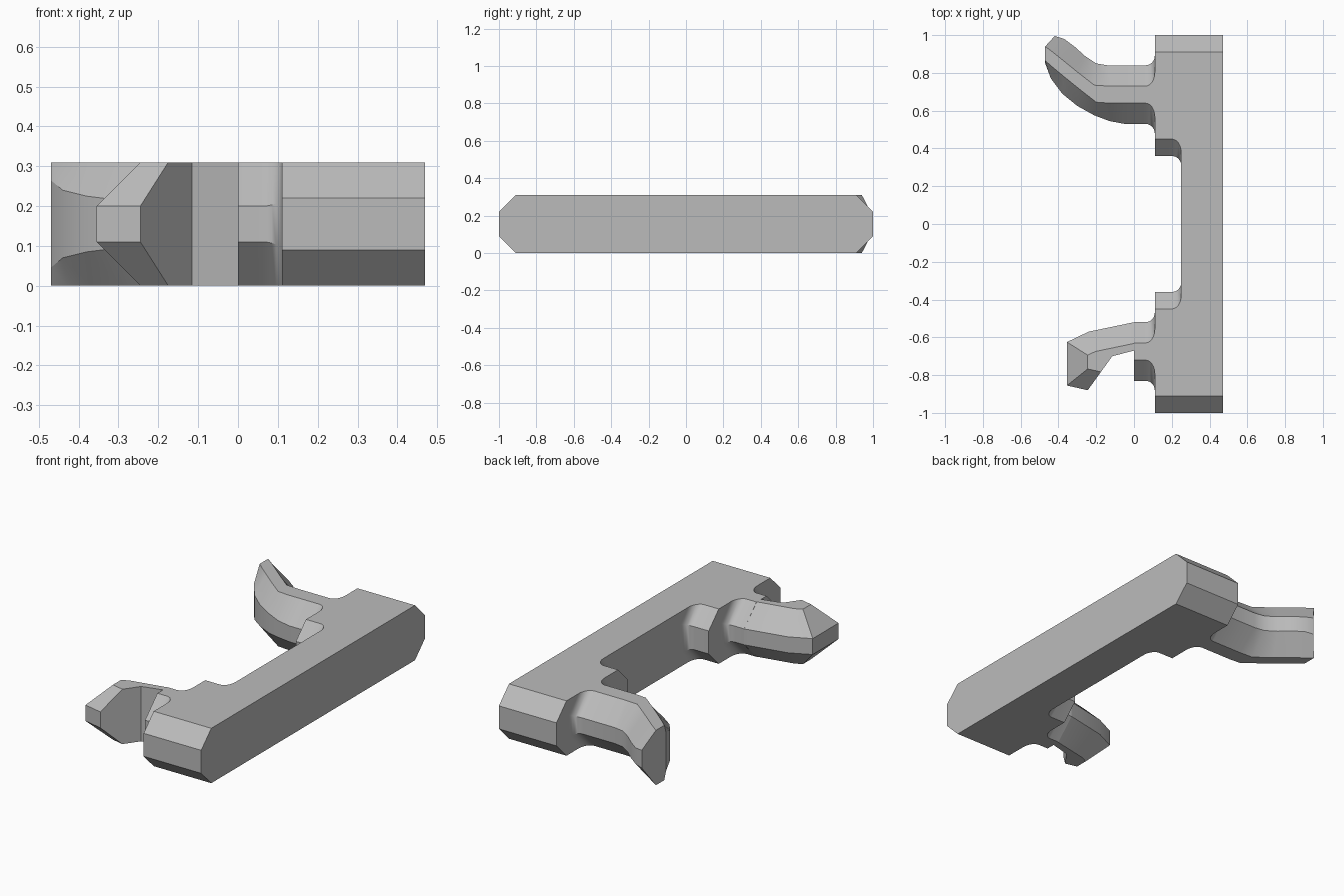
import bpy, bmesh, math
from mathutils import Vector

cube = bpy.data.objects.get("Cube")
if cube:
    bpy.data.objects.remove(cube)

H = 0.31          # overall height
MID = H / 2
R = 0.05          # fillet radius

grey = bpy.data.materials.new("plain grey")
grey.use_nodes = True
grey.diffuse_color = (0.5, 0.5, 0.5, 1)
grey.node_tree.nodes["Principled BSDF"].inputs["Base Color"].default_value = (0.5, 0.5, 0.5, 1)


def finish(name, bm):
    bmesh.ops.recalc_face_normals(bm, faces=bm.faces[:])
    me = bpy.data.meshes.new(name)
    bm.to_mesh(me)
    bm.free()
    me.materials.append(grey)
    me.shade_smooth()
    me.set_sharp_from_angle(angle=math.radians(28))
    ob = bpy.data.objects.new(name, me)
    bpy.context.collection.objects.link(ob)
    return ob


def loft(name, rings):
    """Skin a row of equal-sized rings and cap both ends."""
    bm = bmesh.new()
    rows = [[bm.verts.new(p) for p in ring] for ring in rings]
    for a, b in zip(rows, rows[1:]):
        n = len(a)
        for i in range(n):
            j = (i + 1) % n
            bm.faces.new((a[i], a[j], b[j], b[i]))
    bm.faces.new(rows[0])
    bm.faces.new(rows[-1])
    return finish(name, bm)


def octagon(outer, top_a, top_b, inner, za, zb):
    """Chamfered section: two side points and two top points, mirrored in z."""
    return [(*outer, MID - za), (*outer, MID + za), (*top_a, H), (*top_b, H),
            (*inner, MID + zb), (*inner, MID - zb), (*top_b, 0), (*top_a, 0)]


def fillet(x_wall, steps=6):
    """Pairs of x and outward offset, running up to a wall."""
    out = []
    for i in range(steps + 1):
        t = math.pi / 2 * i / steps
        out.append((x_wall - R + R * math.sin(t), R * (1 - math.cos(t))))
    return out


def arm_ring(x, e, yc):
    w, t, z = MID + e, 0.045 + math.sqrt(2) * e, 0.045 + 0.414 * e
    return octagon((x, yc - w), (x, yc - t), (x, yc + t), (x, yc + w), z, z)


# Long backing bar with chamfered ends
loft("backing_bar", [octagon((x, -1), (x, -0.91), (x, 0.91), (x, 1), 0.065, 0.065)
                     for x in (0.25, 0.47)])

# End pads, flaring into the bar on their inner side
for name, s in (("front_pad", -1), ("rear_pad", 1)):
    rings = []
    for x, e in [(0.11, 0)] + fillet(0.25):
        rings.append(octagon((x, s * (0.36 - e)), (x, s * (0.45 - 1.414 * e)),
                             (x, s * 0.91), (x, s), 0.065 + 0.414 * e, 0.065))
    loft(name, rings)

# Rear hook: filleted root, then a bend that narrows to a trimmed tip
hook = [arm_ring(x, e, 0.685) for x, e in reversed(fillet(0.11))]
hook += [
    octagon((-0.05, 0.53), (-0.05, 0.64), (-0.05, 0.73), (-0.05, 0.84), 0.045, 0.045),
    octagon((-0.13, 0.545), (-0.13, 0.64), (-0.13, 0.73), (-0.14, 0.84), 0.047, 0.045),
    octagon((-0.21, 0.575), (-0.2, 0.645), (-0.21, 0.735), (-0.2, 0.85), 0.055, 0.045),
    octagon((-0.3, 0.625), (-0.29, 0.715), (-0.3, 0.805), (-0.26, 0.89), 0.06, 0.045),
    octagon((-0.38, 0.69), (-0.37, 0.78), (-0.38, 0.87), (-0.31, 0.935), 0.07, 0.045),
    octagon((-0.44, 0.77), (-0.43, 0.83), (-0.43, 0.91), (-0.37, 0.98), 0.085, 0.045),
    octagon((-0.47, 0.85), (-0.47, 0.865), (-0.47, 0.94), (-0.42, 0.995), 0.11, 0.05),
]
loft("rear_hook", hook)

# Front arm root: short filleted stub
stub = [arm_ring(x, e, -0.675) for x, e in reversed(fillet(0.11))]
loft("front_stub", stub + [arm_ring(0, 0, -0.675)])

# Front claw: upright plan outline with its outer edges chamfered
plan = [(0, -0.52), (-0.24, -0.57), (-0.355, -0.625), (-0.355, -0.855),
        (-0.245, -0.88), (-0.115, -0.70), (0, -0.67)]
bm = bmesh.new()
base = bm.faces.new([bm.verts.new((x, y, 0)) for x, y in plan])
ext = bmesh.ops.extrude_face_region(bm, geom=[base])
bmesh.ops.translate(bm, vec=(0, 0, H),
                    verts=[g for g in ext["geom"] if isinstance(g, bmesh.types.BMVert)])
bmesh.ops.recalc_face_normals(bm, faces=bm.faces[:])
for a, b in zip(plan[:4], plan[1:5]):
    d = Vector((b[0] - a[0], b[1] - a[1], 0)).normalized()
    side = Vector((-d.y, d.x, 0))
    if side.dot(Vector((a[0] + 0.2, a[1] + 0.7, 0))) < 0:
        side = -side
    for up in (1, -1):
        cut = bmesh.ops.bisect_plane(
            bm, geom=bm.verts[:] + bm.edges[:] + bm.faces[:], dist=1e-5,
            plane_co=(a[0], a[1], MID + up * 0.045),
            plane_no=side + Vector((0, 0, up)), clear_outer=True)
        edges = [g for g in cut["geom_cut"]
                 if isinstance(g, bmesh.types.BMEdge) and g.is_boundary]
        if edges:
            bmesh.ops.contextual_create(bm, geom=edges)
finish("front_claw", bm)
